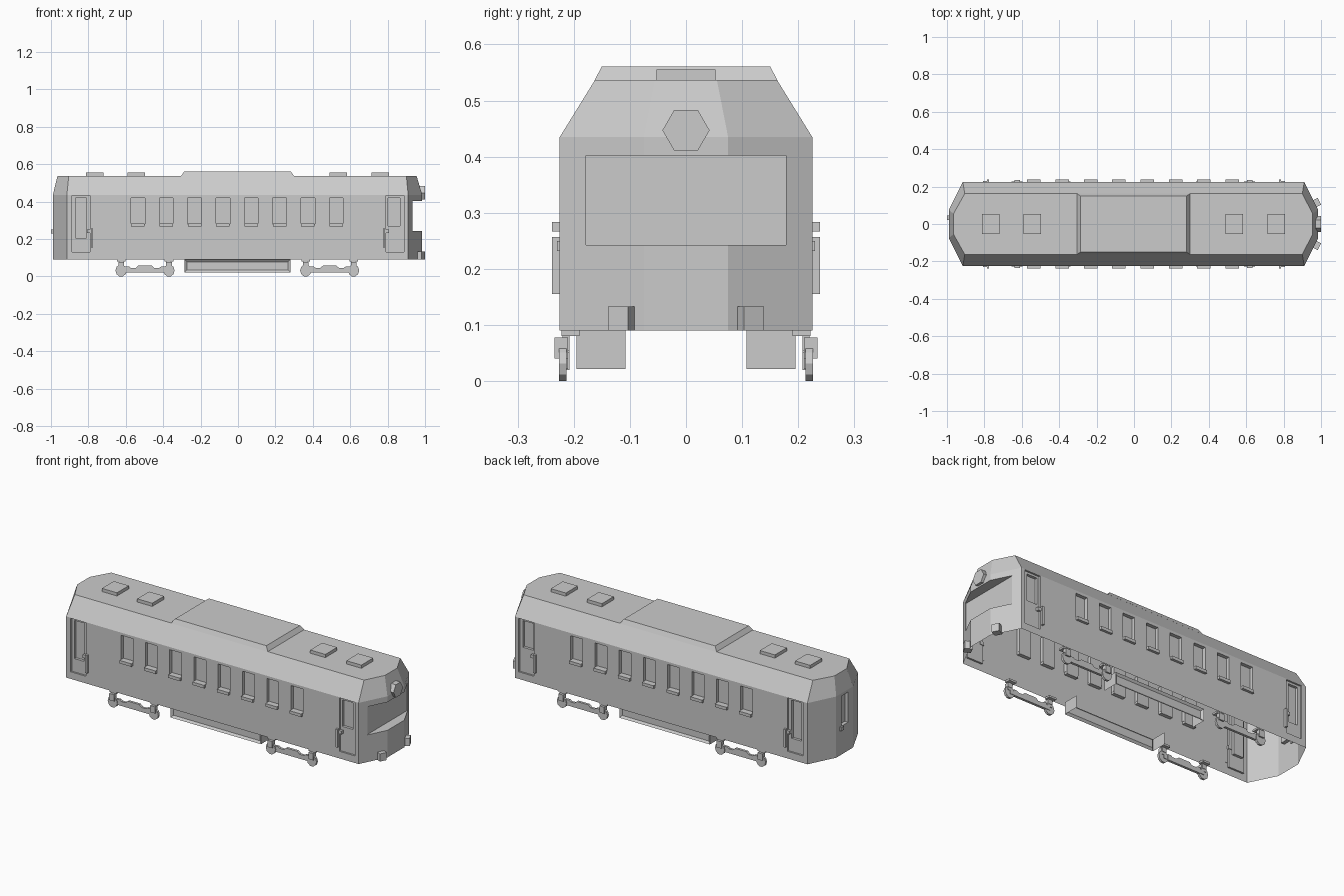
import bpy, bmesh, math
from mathutils import Vector, Matrix

if "Cube" in bpy.data.objects:
    bpy.data.objects.remove(bpy.data.objects["Cube"])

grey = bpy.data.materials.new("light_grey")
grey.diffuse_color = (0.6, 0.6, 0.6, 1)
grey.use_nodes = True
grey.node_tree.nodes["Principled BSDF"].inputs["Base Color"].default_value = grey.diffuse_color


def finish(name, bm):
    bm.normal_update()
    me = bpy.data.meshes.new(name)
    bm.to_mesh(me)
    bm.free()
    me.materials.append(grey)
    ob = bpy.data.objects.new(name, me)
    bpy.context.collection.objects.link(ob)
    return ob


def cube(x, y, z):
    """bmesh box from (min, max) ranges"""
    bm = bmesh.new()
    bmesh.ops.create_cube(bm, size=1)
    for v in bm.verts:
        v.co = [r[0] + (c + 0.5) * (r[1] - r[0]) for c, r in zip(v.co, (x, y, z))]
    return bm


def box(name, x, y, z):
    return finish(name, cube(x, y, z))


def side(s, a, b):
    """y range mirrored to side s, kept in rising order"""
    return tuple(sorted((s * a, s * b)))


def prism(name, pts, y):
    """xz outline extruded between two y values"""
    bm = bmesh.new()
    rings = [[bm.verts.new((px, v, pz)) for px, pz in pts] for v in y]
    n = len(pts)
    bm.faces.new(rings[0])
    bm.faces.new(rings[1][::-1])
    for i in range(n):
        j = (i + 1) % n
        bm.faces.new((rings[0][i], rings[1][i], rings[1][j], rings[0][j]))
    bmesh.ops.recalc_face_normals(bm, faces=bm.faces[:])
    return finish(name, bm)


# Layout of side openings
WIN_X = [-0.535 + i * 0.1515 for i in range(8)]
WIN_W, WIN_Z = 0.037, (0.28, 0.42)
DOORS = [((-0.887, -0.79), (-0.87, -0.81), (0.205, 0.42)),
         ((0.79, 0.887), (0.802, 0.867), (0.27, 0.42))]
DOOR_Z = (0.13, 0.432)

# Body shell: three stacked octagonal outlines, open underneath
body = bmesh.new()


def ring(z, left, left_c, right_c, right, ny, hy):
    pts = [(left, -ny), (left_c, -hy), (right_c, -hy), (right, -ny),
           (right, ny), (right_c, hy), (left_c, hy), (left, ny)]
    return [body.verts.new((x, y, z)) for x, y in pts]


rings = [ring(0.09, -0.99, -0.915, 0.91, 0.985, 0.075, 0.225),
         ring(0.435, -0.99, -0.915, 0.91, 0.985, 0.075, 0.225),
         ring(0.537, -0.965, -0.905, 0.9, 0.955, 0.055, 0.162)]
for a, b in zip(rings, rings[1:]):
    for i in range(8):
        j = (i + 1) % 8
        body.faces.new((a[i], a[j], b[j], b[i]))
body.faces.new(rings[2])
body.normal_update()


def cut(test, axis, values):
    """slice the chosen wall faces at the given coordinates"""
    no = Vector([float(k == axis) for k in range(3)])
    for v in sorted(set(values)):
        faces = [f for f in body.faces if test(f)]
        geom = list({e for f in faces for e in f.edges}) + faces
        geom += list({p for f in faces for p in f.verts})
        bmesh.ops.bisect_plane(body, geom=geom, dist=1e-5, plane_co=no * v, plane_no=no)
        body.normal_update()


def recess(test, move):
    """push the chosen faces in, leaving walls around them"""
    faces = [f for f in body.faces if test(f)]
    bmesh.ops.inset_region(body, faces=faces, thickness=0, depth=0, use_even_offset=False)
    for v in {v for f in faces for v in f.verts}:
        move(v)
    body.normal_update()


def within(f, axis, r):
    return r[0] < f.calc_center_median()[axis] < r[1]


xs = [x + d for x in WIN_X for d in (-WIN_W, WIN_W)]
zs = [*WIN_Z, *DOOR_Z]
for dx, wx, wz in DOORS:
    xs += [*dx, *wx]
    zs += wz
for s in (-1, 1):
    def wall(f, s=s):
        return f.normal.y * s > 0.99

    def push(depth, s=s):
        def move(v):
            v.co.y -= s * depth
        return move

    cut(wall, 0, xs)
    cut(wall, 2, zs)
    for x in WIN_X:
        recess(lambda f: wall(f) and within(f, 0, (x - WIN_W, x + WIN_W))
               and within(f, 2, WIN_Z), push(0.02))
    for dx, wx, wz in DOORS:
        recess(lambda f: wall(f) and within(f, 0, dx) and within(f, 2, DOOR_Z), push(0.01))
        recess(lambda f: wall(f) and within(f, 0, wx) and within(f, 2, wz), push(0.015))


# Wraparound windscreen at one end, narrow window at the other
def nose(f):
    return f.normal.x > 0.3 and abs(f.normal.z) < 0.01 and f.calc_center_median().x > 0.9


def tail(f):
    return f.normal.x < -0.99 and f.calc_center_median().x < -0.95


def set_back(v):
    v.co.x = 0.93


def tail_back(v):
    v.co.x += 0.02


cut(nose, 1, (-0.178, 0.178))
cut(nose, 2, (0.243, 0.402))
recess(lambda f: nose(f) and within(f, 1, (-0.178, 0.178)) and within(f, 2, (0.243, 0.402)), set_back)
cut(tail, 1, (-0.03, 0.03))
cut(tail, 2, (0.25, 0.42))
recess(lambda f: tail(f) and within(f, 1, (-0.03, 0.03)) and within(f, 2, (0.25, 0.42)), tail_back)
finish("body_shell", body)

# Raised roof section and hatches
bm = cube((-0.305, 0.3), (-0.163, 0.163), (0.536, 0.561))
for v in bm.verts:
    if v.co.z > 0.55:
        v.co.x -= math.copysign(0.018, v.co.x)
        v.co.y -= math.copysign(0.013, v.co.y)
finish("raised_roof", bm)
for x in (-0.765, -0.545, 0.535, 0.76):
    box("roof_hatch", (x - 0.047, x + 0.047), (-0.053, 0.053), (0.535, 0.555))

# Hexagonal headlamp
bm = bmesh.new()
bmesh.ops.create_cone(bm, cap_ends=True, segments=6, radius1=0.042, radius2=0.042, depth=0.04,
                      matrix=Matrix.Translation((0.98, 0, 0.447))
                      @ Matrix.Rotation(math.radians(90), 4, 'Y'))
ys = max(abs(v.co.y) for v in bm.verts)
if ys < 0.04:  # keep the points of the hexagon sideways
    bmesh.ops.rotate(bm, verts=bm.verts[:], cent=(0.98, 0, 0.447),
                     matrix=Matrix.Rotation(math.radians(30), 3, 'X'))
finish("headlamp", bm)
box("tail_handle", (-1.0, -0.985), (0.022, 0.045), (0.23, 0.25))

for s in (-1, 1):
    # Buffers turned to match the slanted nose faces
    buffer = box("buffer", (-0.02, 0.02), (-0.02, 0.02), (0.09, 0.133))
    buffer.location = (0.973, s * 0.112, 0)
    buffer.rotation_euler.z = s * math.radians(26.6)

    # Window sills and door handrails
    for x in WIN_X:
        box("window_sill", (x - 0.036, x + 0.036), side(s, 0.205, 0.239), (0.267, 0.284))
    for e in (-1, 1):
        box("door_handrail", side(e, 0.775, 0.787), side(s, 0.223, 0.239), (0.155, 0.257))
        box("door_handle", side(e, 0.785, 0.808), side(s, 0.212, 0.23), (0.232, 0.25))

    # Underfloor equipment cover: outer panel and two end plates
    bm = cube((-0.285, 0.28), side(s, 0.108, 0.195), (0.022, 0.09))
    bm.normal_update()
    gone = [f for f in bm.faces if abs(f.normal.z) > 0.9 or f.normal.y * s < -0.9]
    bmesh.ops.delete(bm, geom=gone, context='FACES')
    outer = [f for f in bm.faces if f.normal.y * s > 0.9]
    bmesh.ops.inset_individual(bm, faces=outer, thickness=0.017, depth=0)
    for v in {v for f in outer for v in f.verts}:
        v.co.y -= s * 0.01
    finish("equipment_cover", bm)

    # Bogie side frames with wheels, axle boxes and hangers
    half = [(0.105, 0.02), (0.105, 0.052), (0.085, 0.052), (0.075, 0.045),
            (0.05, 0.045), (0.035, 0.058)]
    outline = half + [(-x, z) for x, z in reversed(half)]
    for bx in (-0.497, 0.49):
        prism("bogie_frame", [(bx + x, z) for x, z in outline], side(s, 0.208, 0.222))
        for wx in (bx - 0.128, bx + 0.128):
            disc = [(wx + 0.03 * math.cos(a), 0.033 + 0.033 * math.sin(a))
                    for a in (math.tau * (i + 0.5) / 10 + math.pi / 10 for i in range(10))]
            low = min(z for _, z in disc)
            prism("wheel", [(x, z - low) for x, z in disc], side(s, 0.213, 0.226))
            box("axle_box", (wx - 0.015, wx + 0.015), side(s, 0.21, 0.234), (0.04, 0.078))
            box("bogie_hanger", (wx - 0.023, wx + 0.023), side(s, 0.19, 0.222), (0.08, 0.091))
            box("hanger_post", (wx - 0.012, wx + 0.012), side(s, 0.208, 0.22), (0.055, 0.082))
            box("frame_link", side(1, wx, wx + math.copysign(0.035, bx - wx)),
                side(s, 0.21, 0.22), (0.022, 0.045))
